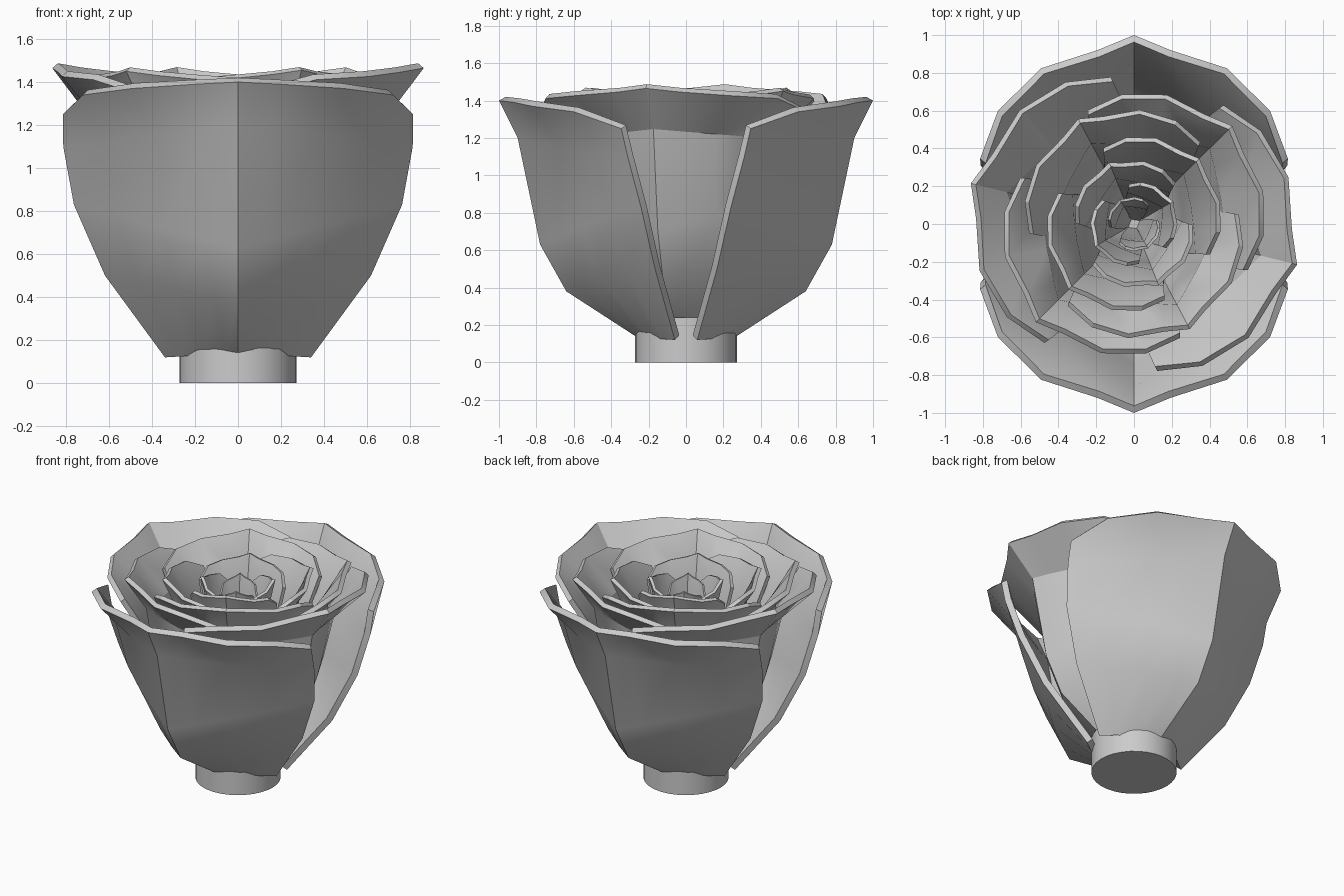
import bpy, bmesh, math

cube = bpy.data.objects.get("Cube")
if cube:
    bpy.data.objects.remove(cube, do_unlink=True)

# One flat grey for the whole flower
grey = bpy.data.materials.new("plain grey")
grey.use_nodes = True
grey.diffuse_color = (0.6, 0.6, 0.6, 1)
grey.node_tree.nodes["Principled BSDF"].inputs["Base Color"].default_value = (0.6, 0.6, 0.6, 1)

# Petal profiles as (radius, height): down the middle and along the side edge
OUTER_MIDDLE = [(0.27, 0.14), (0.64, 0.38), (0.78, 0.63), (0.90, 1.20)]
OUTER_SIDE = [(0.345, 0.12), (0.64, 0.50), (0.80, 0.83), (0.87, 1.10)]
# Inner petals are slimmer and flare out more near the rim
INNER_MIDDLE = [(0.27, 0.14), (0.58, 0.38), (0.70, 0.63), (0.81, 1.18)]
INNER_SIDE = [(0.30, 0.14), (0.57, 0.45), (0.70, 0.80), (0.78, 1.12)]
# Half rims as (share of half span, radius, height), from middle to corner
OUTER_RIM = [(0, 1.0, 1.40), (0.18, 0.94, 1.39), (0.46, 0.96, 1.37), (0.75, 0.937, 1.34), (1, 0.885, 1.25)]
INNER_RIM = [(0, 1.0, 1.40), (0.18, 0.94, 1.38), (0.46, 0.96, 1.36), (0.75, 0.937, 1.345), (1, 0.885, 1.28)]
# Half span of the petal in degrees, from base to rim
SPAN = [80, 75, 72.5, 69, 67]

OUTER = (OUTER_MIDDLE, OUTER_SIDE, OUTER_RIM)
INNER = (INNER_MIDDLE, INNER_SIDE, INNER_RIM)


def finish(obj):
    obj.data.materials.append(grey)
    bpy.ops.object.select_all(action='DESELECT')
    obj.select_set(True)
    bpy.context.view_layer.objects.active = obj
    for m in list(obj.modifiers):
        bpy.ops.object.modifier_apply(modifier=m.name)
    bpy.ops.object.shade_smooth_by_angle(angle=math.radians(28))


def from_bmesh(name, bm):
    mesh = bpy.data.meshes.new(name)
    bm.to_mesh(mesh)
    bm.free()
    obj = bpy.data.objects.new(name, mesh)
    bpy.context.collection.objects.link(obj)
    return obj


def petal(name, shape, centre, scale, base, top, thick):
    """Keel-shaped sheet with a round rim, thickened inwards."""
    middle, side, rim = shape
    bm = bmesh.new()
    columns = [(-u, r, z) for u, r, z in rim[:0:-1]] + rim
    turn = math.radians(centre)
    rows = []
    for k, span in enumerate(SPAN):
        row = []
        for u, rim_r, rim_z in columns:
            if k < 4:
                # Body: nearly flat panels running from the rounded keel to the edges
                s, a = abs(u), math.radians(span)
                keel = (1 - s) * (1 + 0.3 * s)
                edge = side[k][0] * math.cos(a)
                forward = edge + (middle[k][0] - edge) * keel
                across = side[k][0] * math.sin(a) * u
                z = middle[k][1] * (1 - s) + side[k][1] * s
            else:
                a = math.radians(u * span)
                forward, across, z = rim_r * math.cos(a), rim_r * math.sin(a), rim_z
            z = base + (z - 0.14) * (top - base) / 1.26
            row.append(bm.verts.new((
                scale * (forward * math.cos(turn) - across * math.sin(turn)),
                scale * (forward * math.sin(turn) + across * math.cos(turn)), z)))
        rows.append(row)
    for low, high in zip(rows, rows[1:]):
        for i in range(len(low) - 1):
            bm.faces.new((low[i], low[i + 1], high[i + 1], high[i]))
    obj = from_bmesh(name, bm)
    solid = obj.modifiers.new("thickness", 'SOLIDIFY')
    solid.thickness = thick
    solid.offset = -1
    finish(obj)


# Two outer petals, front and back
for name, centre in (("front_outer_petal", 270), ("back_outer_petal", 90)):
    petal(name, OUTER, centre, 1.0, 0.14, 1.40, 0.042)

# Inner rings of two opposite petals, from the outside in:
# name, centre angle, scale, base height, top height, thickness
RINGS = [
    ("second_petal", 166, 0.89, 0.22, 1.465, 0.035),
    ("third_petal", 45, 0.735, 0.22, 1.45, 0.032),
    ("fourth_petal", 118, 0.63, 0.22, 1.455, 0.028),
    ("fifth_petal", 45, 0.49, 0.22, 1.43, 0.026),
    ("sixth_petal", 112, 0.35, 0.22, 1.42, 0.024),
    ("seventh_petal", 30, 0.24, 0.22, 1.40, 0.020),
    ("heart_petal", 120, 0.15, 0.22, 1.37, 0.015),
]
for name, centre, *shape in RINGS:
    for half, turn in (("a", 0), ("b", 180)):
        petal(f"{name}_{half}", INNER, centre + turn, *shape)

# Short round stem
bm = bmesh.new()
bmesh.ops.create_cone(bm, cap_ends=True, segments=32, radius1=0.272, radius2=0.272, depth=0.24)
bmesh.ops.translate(bm, verts=bm.verts, vec=(0, 0, 0.12))
finish(from_bmesh("stem", bm))
